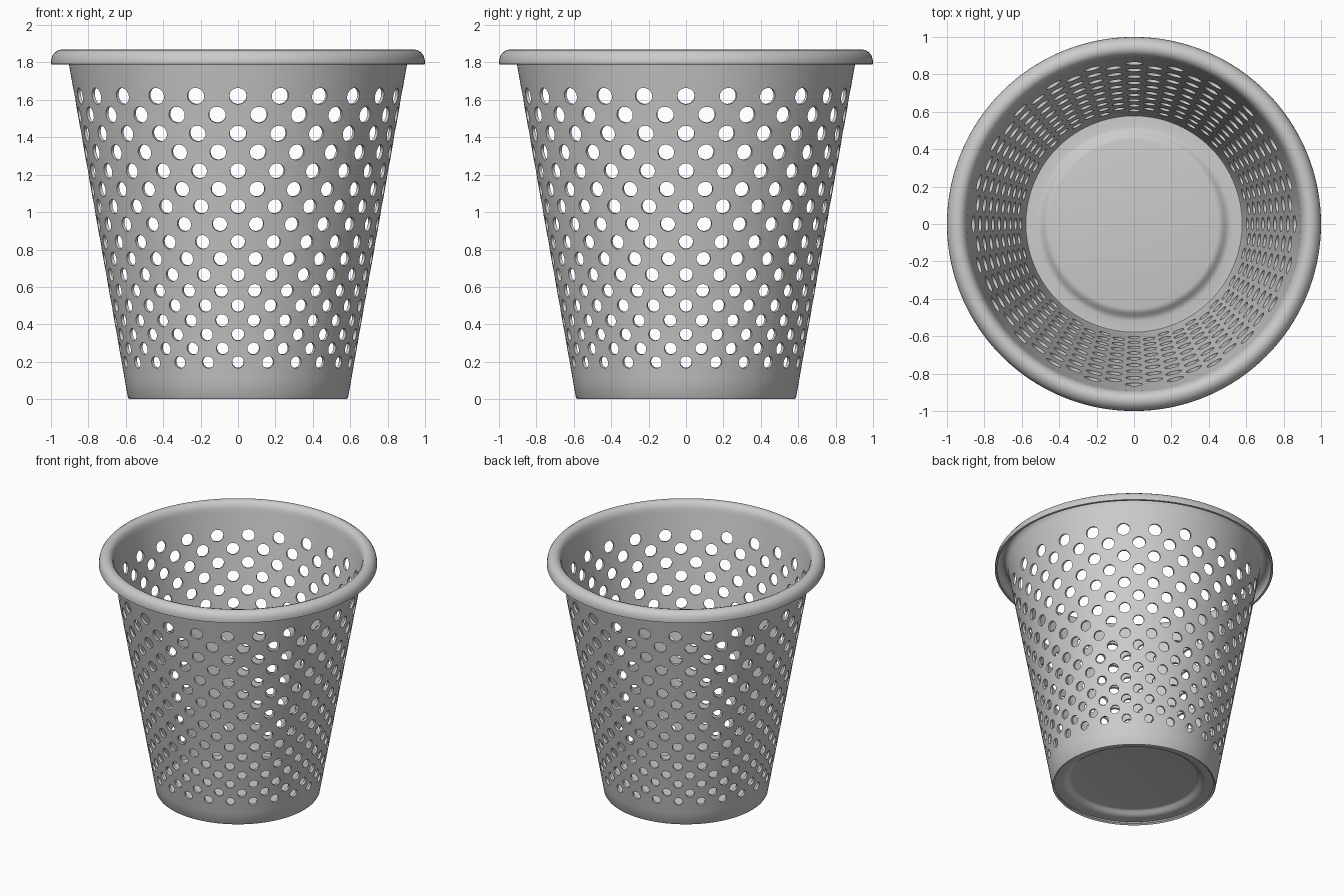
import bpy, bmesh
from math import sin, cos, pi

if "Cube" in bpy.data.objects:
    bpy.data.objects.remove(bpy.data.objects["Cube"])

HOLES = 24                 # holes per row
N = 5                      # segments per diamond edge
COLS = HOLES * 2 * N
STEP = 2 * pi / HOLES
THICK = 0.016
ROWS = [0.125, 0.197, 0.27, 0.345, 0.42, 0.50, 0.58, 0.665, 0.75, 0.84,
        0.935, 1.03, 1.122, 1.22, 1.32, 1.42, 1.52, 1.62, 1.72]
Z_LOW, Z_TOP = 0.10, 1.75


def wall_r(z):
    return 0.587 + 0.177 * z


def polar(r, a, z):
    return (r * cos(a), r * sin(a), z)


def on_wall(a, z):
    return polar(wall_r(z), a, z)


def add_face(bm, pts):
    return bm.faces.new([bm.verts.new(p) for p in pts])


def revolve(bm, profile):
    """Revolve an open (radius, height) profile."""
    for (r0, z0), (r1, z1) in zip(profile, profile[1:]):
        for k in range(COLS):
            a, b = 2 * pi * k / COLS, 2 * pi * (k + 1) / COLS
            add_face(bm, [polar(r0, a, z0), polar(r0, b, z0),
                          polar(r1, b, z1), polar(r1, a, z1)])


def finish(bm, name):
    """Weld, make the object, thicken it and smooth it."""
    bmesh.ops.remove_doubles(bm, verts=bm.verts[:], dist=0.0005)
    mesh = bpy.data.meshes.new(name)
    bm.to_mesh(mesh)
    bm.free()
    obj = bpy.data.objects.new(name, mesh)
    bpy.context.collection.objects.link(obj)
    mod = obj.modifiers.new("thickness", 'SOLIDIFY')
    mod.thickness = THICK
    mod.offset = -1
    bpy.context.view_layer.objects.active = obj
    obj.select_set(True)
    bpy.ops.object.modifier_apply(modifier=mod.name)
    bpy.ops.object.shade_smooth_by_angle(angle=0.6)
    obj.select_set(False)


# Perforated wall: staggered diamond cells, each with a round hole
bm = bmesh.new()
last = len(ROWS) - 2
for i in range(1, last + 1):
    zc = ROWS[i]
    t = (zc - ROWS[1]) / (ROWS[last] - ROWS[1])
    half_w = 0.032 + 0.015 * t
    half_h = 0.032 + 0.012 * t
    for h in range(HOLES):
        c = (h + (0.5 if i % 2 == 0 else 0)) * STEP
        corners = [(c + STEP / 2, zc), (c, ROWS[i + 1]),
                   (c - STEP / 2, zc), (c, ROWS[i - 1])]
        edge, hole = [], []
        for q in range(4):
            (a0, z0), (a1, z1) = corners[q], corners[(q + 1) % 4]
            for s in range(N):
                f = s / N
                edge.append((a0 + (a1 - a0) * f, z0 + (z1 - z0) * f))
                ang = (q + f) * pi / 2
                hole.append((c + half_w * cos(ang) / wall_r(zc),
                             zc + half_h * sin(ang)))
        M = 4 * N
        for j in range(M):
            k = (j + 1) % M
            e0, e1 = edge[j], edge[k]
            add_face(bm, [on_wall(*p) for p in (hole[j], e0, e1, hole[k])])
            # plain bands joining the first and last rows
            if i == last and j < 2 * N:
                add_face(bm, [on_wall(*p) for p in
                              (e1, e0, (e0[0], Z_TOP), (e1[0], Z_TOP))])
            if i == 1 and j >= 2 * N:
                add_face(bm, [on_wall(*p) for p in
                              ((e0[0], Z_LOW), (e1[0], Z_LOW), e1, e0)])

# Plain foot band and rolled-over rim
revolve(bm, [(0.582, 0.0), (wall_r(0.01), 0.01), (wall_r(Z_LOW), Z_LOW)])
revolve(bm, [(wall_r(Z_TOP), Z_TOP), (0.904, 1.79), (0.908, 1.815),
             (0.915, 1.835), (0.926, 1.849), (0.94, 1.854), (0.955, 1.851),
             (0.969, 1.842), (0.979, 1.828), (0.983, 1.81), (0.984, 1.79)])
finish(bm, "basket_wall")

# Floor with a raised centre disc
bm = bmesh.new()
revolve(bm, [(0.585, 0.04), (0.52, 0.04), (0.505, 0.043), (0.492, 0.051),
             (0.478, 0.064), (0.465, 0.072), (0.45, 0.075)])
add_face(bm, [polar(0.45, 2 * pi * k / COLS, 0.075) for k in range(COLS)])
finish(bm, "basket_floor")
